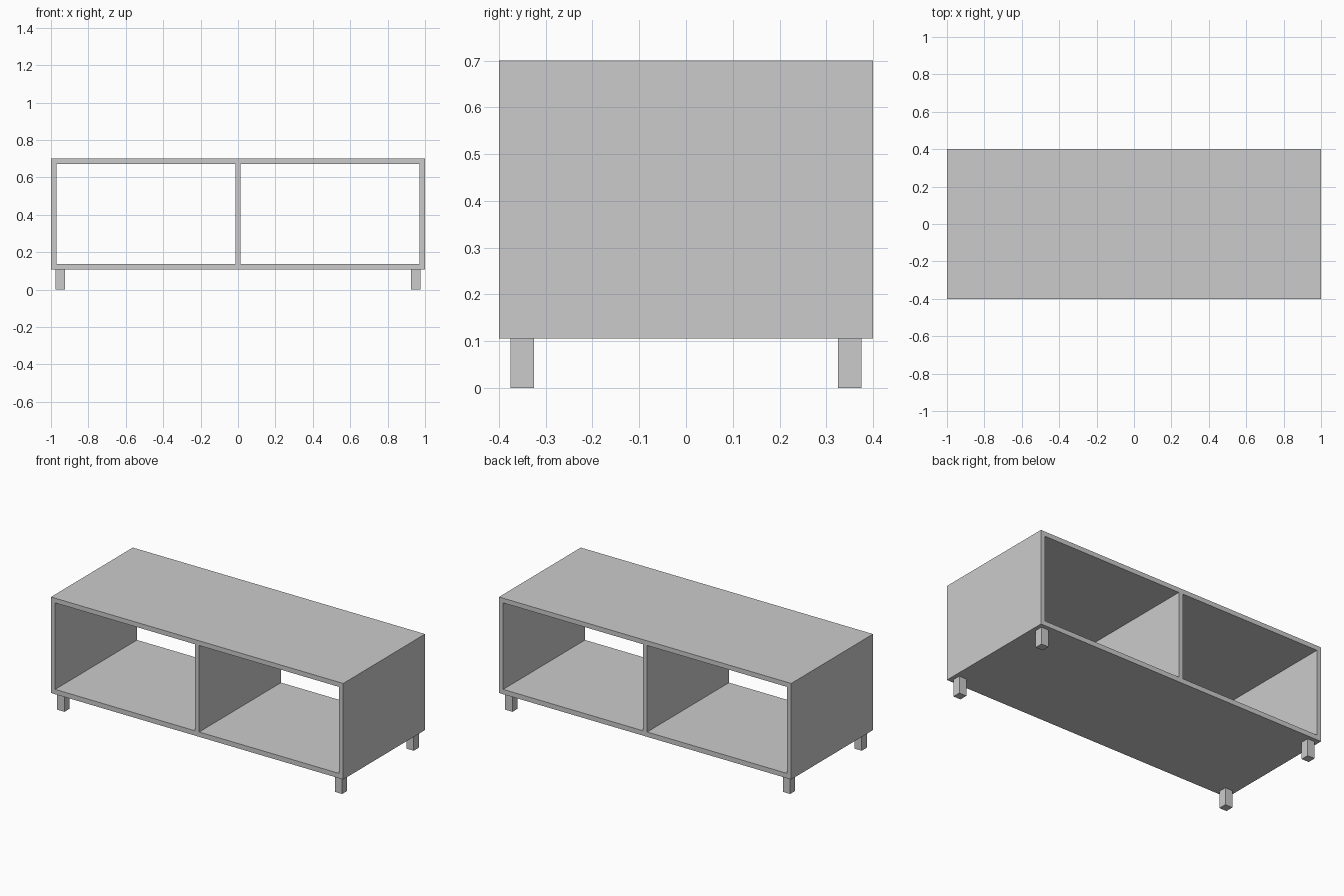
import bpy

if "Cube" in bpy.data.objects:
    bpy.data.objects.remove(bpy.data.objects["Cube"])

TOP, DEPTH, T = 0.70, 0.40, 0.029   # height, half depth, board thickness
LEG_H = 0.106


def box(name, x0, x1, y0, y1, z0, z1):
    bpy.ops.mesh.primitive_cube_add(
        size=1, location=((x0 + x1) / 2, (y0 + y1) / 2, (z0 + z1) / 2))
    ob = bpy.context.object
    ob.name = name
    ob.scale = (x1 - x0, y1 - y0, z1 - z0)
    bpy.ops.object.transform_apply(location=False, rotation=False, scale=True)
    return ob


# Horizontal boards
box("top_board", -1, 1, -DEPTH, DEPTH, TOP - T, TOP)
box("bottom_board", -1, 1, -DEPTH, DEPTH, LEG_H, LEG_H + T + 0.001)

# Upright boards: two sides and the central divider, open front and back
for name, x in (("left_side", -1 + T / 2), ("divider", 0), ("right_side", 1 - T / 2)):
    box(name, x - T / 2, x + T / 2, -DEPTH, DEPTH, LEG_H + T + 0.001, TOP - T)

# Four square legs
for sx, side in ((-1, "left"), (1, "right")):
    for sy, end in ((-1, "front"), (1, "back")):
        cx, cy, h = sx * 0.95, sy * 0.35, 0.025
        box(f"{end}_{side}_leg", cx - h, cx + h, cy - h, cy + h, 0, LEG_H)
